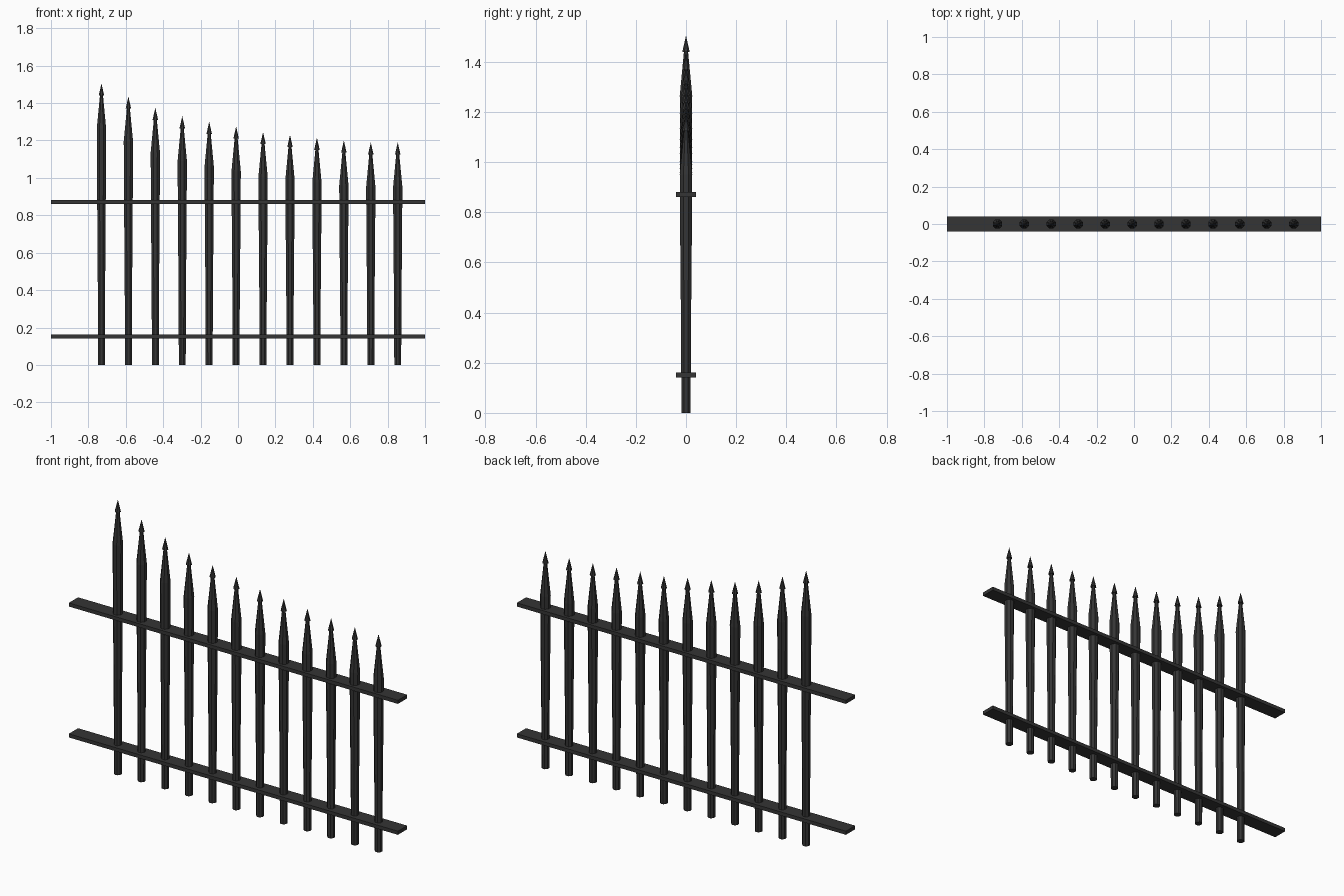
import bpy, bmesh
from math import cos, sin, pi

if "Cube" in bpy.data.objects:
    bpy.data.objects.remove(bpy.data.objects["Cube"])

iron = bpy.data.materials.new("dark_iron")
iron.use_nodes = True
color = (0.035, 0.035, 0.035, 1)
iron.diffuse_color = color
iron.node_tree.nodes["Principled BSDF"].inputs["Base Color"].default_value = color

SIDES = 8


def finish(bm, name):
    bmesh.ops.recalc_face_normals(bm, faces=bm.faces)
    mesh = bpy.data.meshes.new(name)
    bm.to_mesh(mesh)
    bm.free()
    mesh.materials.append(iron)
    obj = bpy.data.objects.new(name, mesh)
    bpy.context.collection.objects.link(obj)
    return obj


def picket(name, x, h):
    """Faceted shaft that swells to a shoulder, then a spike with a small barbed tip."""
    shoulder = h - 0.24
    profile = [(0.02, 0), (0.021, shoulder * 0.3), (0.025, shoulder * 0.72),
               (0.027, shoulder), (0.009, h - 0.065), (0.016, h - 0.065)]
    bm = bmesh.new()
    rings = []
    for r, z in profile:
        angles = [2 * pi * (i + 0.5) / SIDES for i in range(SIDES)]
        rings.append([bm.verts.new((x + r * cos(a), r * sin(a), z)) for a in angles])
    bm.faces.new(rings[0])
    for low, high in zip(rings, rings[1:]):
        for i in range(SIDES):
            j = (i + 1) % SIDES
            bm.faces.new((low[i], low[j], high[j], high[i]))
    tip = bm.verts.new((x, 0, h))
    for i in range(SIDES):
        bm.faces.new((rings[-1][i], rings[-1][(i + 1) % SIDES], tip))
    finish(bm, name)


def rail(name, z):
    bm = bmesh.new()
    bmesh.ops.create_cube(bm, size=1)
    bmesh.ops.scale(bm, vec=(2, 0.08, 0.02), verts=bm.verts)
    finish(bm, name).location.z = z


# Pickets, falling in height along a curve
heights = [1.505, 1.435, 1.375, 1.33, 1.30, 1.275, 1.245, 1.23, 1.215, 1.20, 1.19, 1.19]
for n, height in enumerate(heights):
    picket(f"picket_{n + 1}", -0.73 + n * 0.144, height)

# Horizontal rails
rail("lower_rail", 0.152)
rail("upper_rail", 0.871)
